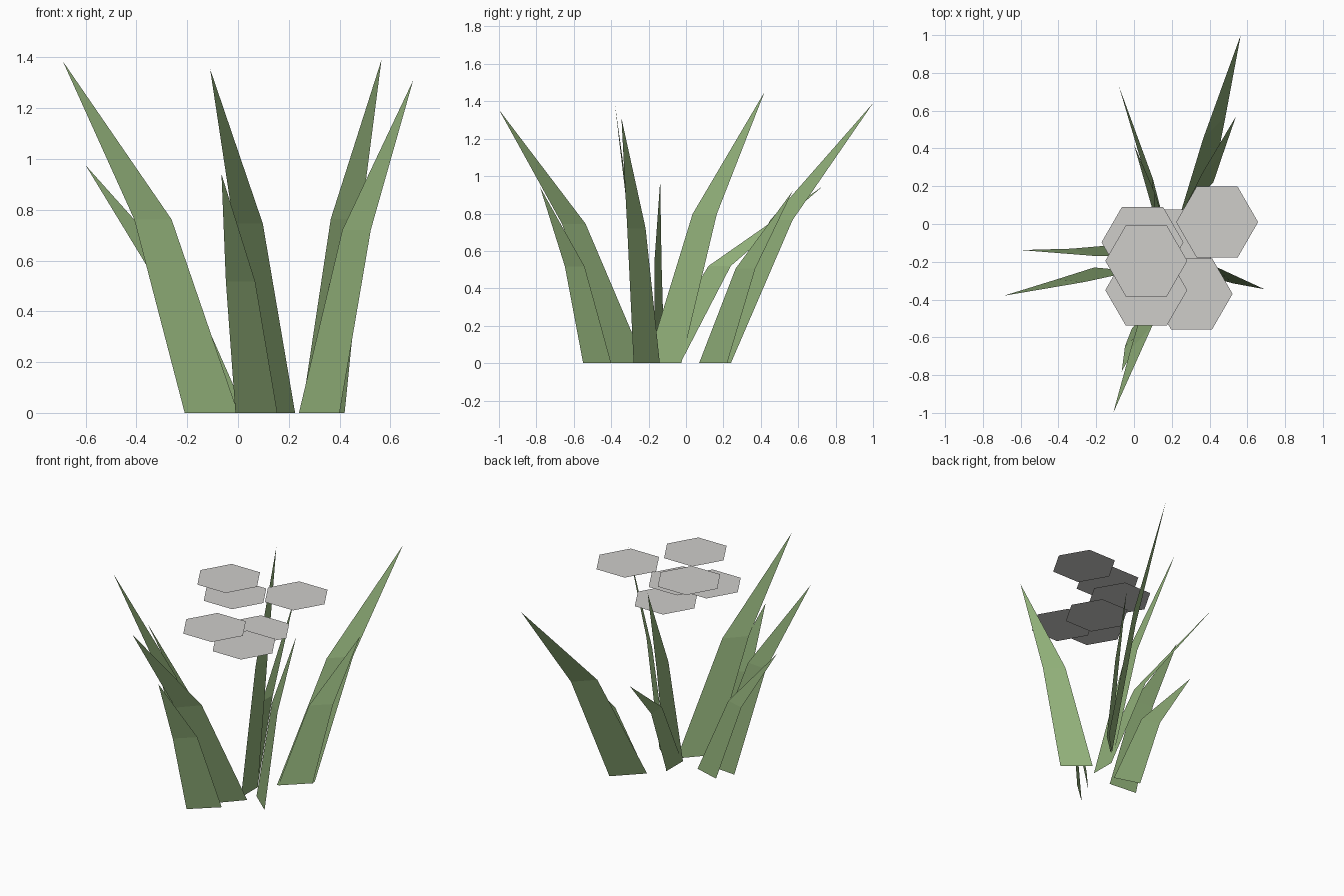
import bpy
import bmesh
import math
from mathutils import Vector

default_cube = bpy.data.objects.get("Cube")
if default_cube:
    bpy.data.objects.remove(default_cube, do_unlink=True)


def make_material(name, red, green, blue):
    material = bpy.data.materials.new(name)
    material.use_nodes = True
    colour = (red, green, blue, 1)
    material.diffuse_color = colour
    shader = material.node_tree.nodes["Principled BSDF"]
    shader.inputs["Base Color"].default_value = colour
    shader.inputs["Roughness"].default_value = 1
    return material


def finish(mesh_builder, name, material):
    mesh = bpy.data.meshes.new(name)
    mesh_builder.to_mesh(mesh)
    mesh_builder.free()
    mesh.materials.append(material)
    part = bpy.data.objects.new(name, mesh)
    bpy.context.collection.objects.link(part)
    return part


leaf_green = make_material("leaf green", .28, .43, .19)
pale_grey = make_material("pale grey", .62, .61, .59)

BEND_HEIGHT = .55   # share of the blade height where it bends
BEND_WIDTH = .7     # width at the bend compared with the foot


def add_blade(name, foot_start, foot_end, bend, tip, height):
    """A flat leaf: tapering lower panel, then a pointed upper panel."""
    start, end = Vector((*foot_start, 0)), Vector((*foot_end, 0))
    half_bend = (end - start) * BEND_WIDTH / 2
    middle = Vector((*bend, height * BEND_HEIGHT))
    builder = bmesh.new()
    a, b, c, d, point = [builder.verts.new(position) for position in (
        start, end, middle + half_bend, middle - half_bend,
        Vector((*tip, height)))]
    builder.faces.new((a, b, c, d))
    builder.faces.new((d, c, point))
    return finish(builder, name, leaf_green)


def add_hexagon(name, x, y, z, radius=.217):
    """A thin level six-sided plate with corners towards the sides."""
    builder = bmesh.new()
    corners = []
    for step in range(6):
        angle = math.tau * step / 6
        corners.append(builder.verts.new((
            x + radius * math.cos(angle),
            y + radius * math.sin(angle), z)))
    builder.faces.new(corners)
    return finish(builder, name, pale_grey)


# Front pair of leaves
add_blade("front_tall_leaf", (.06, -.4), (.225, -.22), (.04, -.6), (-.11, -1), 1.355)
add_blade("front_short_leaf", (-.01, -.55), (.155, -.4), (.01, -.595), (-.065, -.78), .94)

# Leaves on the model's right
add_blade("right_tall_leaf", (-.21, -.23), (0, -.25), (-.335, -.3), (-.69, -.38), 1.385)
add_blade("right_short_leaf", (-.15, -.115), (.03, -.17), (-.27, -.15), (-.6, -.138), .975)

# Leaf on the model's left
add_blade("left_leaf", (.24, -.14), (.4, -.28), (.467, -.265), (.69, -.345), 1.31)

# Middle pair leaning back
add_blade("middle_tall_leaf", (.17, -.21), (.17, -.025), (.11, .1), (0, .42), 1.45)
add_blade("middle_short_leaf", (.17, -.2), (.17, -.03), (.1, .18), (-.08, .73), .945)

# Back pair of leaves
add_blade("back_tall_leaf", (.25, .07), (.42, .24), (.425, .51), (.565, 1), 1.39)
add_blade("back_short_leaf", (.26, .07), (.42, .22), (.415, .318), (.54, .57), .92)

# Cluster of floating flower plates
flower_centres = [
    (.065, -.195, 1.485), (.045, -.097, 1.33), (.44, .01, 1.386),
    (.065, -.35, 1.204), (.305, -.37, 1.154), (.23, -.11, 1.14),
]
for number, centre in enumerate(flower_centres, start=1):
    add_hexagon(f"flower_plate_{number}", *centre)
